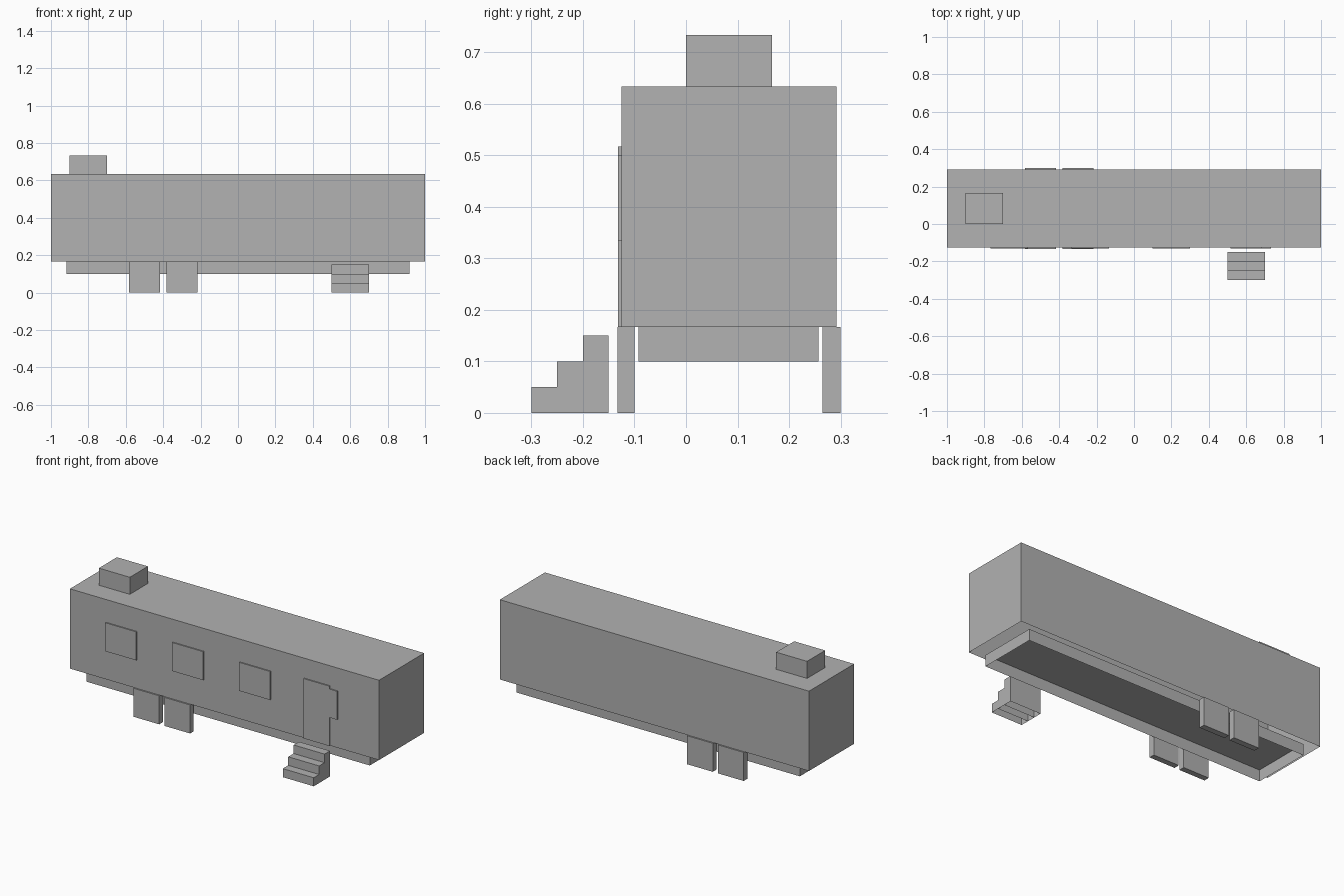
import bpy
import bmesh

if "Cube" in bpy.data.objects:
    bpy.data.objects.remove(bpy.data.objects["Cube"])

grey = bpy.data.materials.new("plain grey")
grey.diffuse_color = (0.445, 0.445, 0.445, 1)
grey.use_nodes = True
grey.node_tree.nodes["Principled BSDF"].inputs["Base Color"].default_value = grey.diffuse_color


def box(name, x, y, z, open_bottom=False):
    """Box from (min, max) ranges, optionally without its lower face."""
    bm = bmesh.new()
    bmesh.ops.create_cube(bm, size=1)
    for v in bm.verts:
        for i, (lo, hi) in enumerate((x, y, z)):
            v.co[i] = lo if v.co[i] < 0 else hi
    bm.normal_update()
    if open_bottom:
        down = [f for f in bm.faces if f.normal.z < -0.9]
        bmesh.ops.delete(bm, geom=down, context='FACES_ONLY')
    mesh = bpy.data.meshes.new(name)
    bm.to_mesh(mesh)
    bm.free()
    mesh.materials.append(grey)
    obj = bpy.data.objects.new(name, mesh)
    bpy.context.collection.objects.link(obj)
    return obj


FRONT, BACK, FLOOR, ROOF = -0.125, 0.2917, 0.1667, 0.6333

# Long cabin shell and the shallow skirt under it, both hollow from below
box("cabin", (-1, 1), (FRONT, BACK), (FLOOR, ROOF), open_bottom=True)
box("under_skirt", (-0.9167, 0.9167), (-0.0917, 0.2575), (0.1, FLOOR), open_bottom=True)

# Roof unit
box("roof_unit", (-0.9, -0.7), (0, 0.1667), (ROOF, 0.7333))

# Two block wheels on each side
for side, y in (("front", (-0.1333, -0.1)), ("back", (0.265, 0.3))):
    for i, x in enumerate((-0.5, -0.3)):
        box(f"{side}_wheel_{i + 1}", (x - 0.0833, x + 0.0833), y, (0, FLOOR))

# Thin window and door plates on the front wall
plate = (FRONT - 0.0067, FRONT)
for i in range(4):
    x = -0.6667 + i * 0.4333
    box(f"window_{i + 1}", (x - 0.1, x + 0.1), plate, (0.3333, 0.5))
box("door", (0.5167, 0.6833), plate, (FLOOR, 0.5167))

# Three steps rising towards the door
for i in range(3):
    y = -0.3 + 0.05 * i
    box(f"step_{i + 1}", (0.5, 0.7), (y, y + 0.05), (0, 0.05 * (i + 1)), open_bottom=True)
